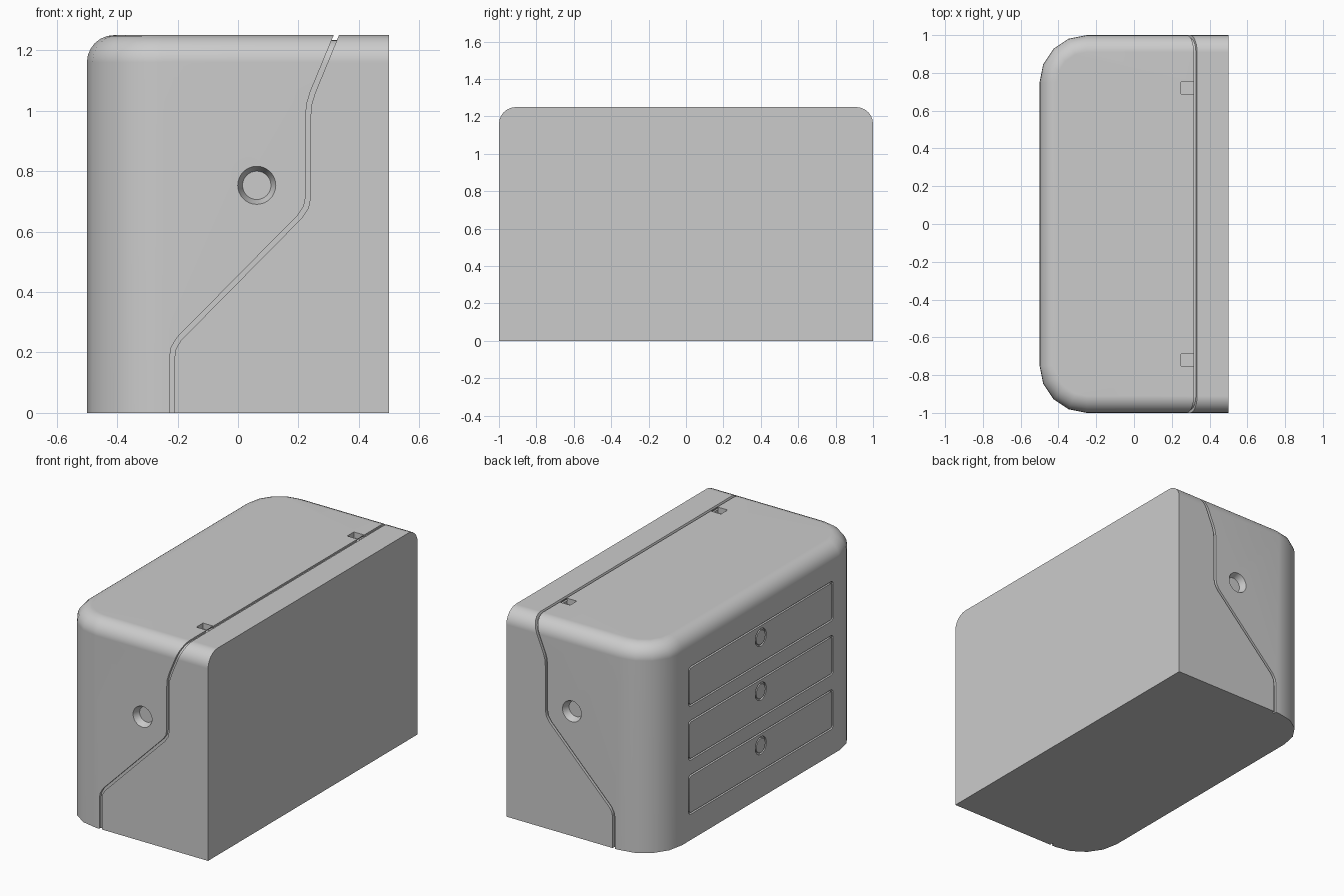
import bpy, bmesh
from math import sin, cos, pi, radians
from mathutils import Vector

if "Cube" in bpy.data.objects:
    bpy.data.objects.remove(bpy.data.objects["Cube"])


def loft(name, rings):
    """Closed solid through a list of equal-length rings."""
    bm = bmesh.new()
    vs = [[bm.verts.new(p) for p in r] for r in rings]
    n = len(rings[0])
    for a, b in zip(vs, vs[1:]):
        for i in range(n):
            j = (i + 1) % n
            bm.faces.new((a[i], a[j], b[j], b[i]))
    bm.faces.new(vs[0])
    bm.faces.new(vs[-1])
    bmesh.ops.recalc_face_normals(bm, faces=bm.faces)
    me = bpy.data.meshes.new(name)
    bm.to_mesh(me)
    bm.free()
    ob = bpy.data.objects.new(name, me)
    bpy.context.collection.objects.link(ob)
    return ob


def apply(ob, mod):
    bpy.context.view_layer.objects.active = ob
    bpy.ops.object.modifier_apply(modifier=mod.name)


def cut(ob, cutter):
    m = ob.modifiers.new("cut", "BOOLEAN")
    m.operation, m.solver, m.object = "DIFFERENCE", "EXACT", cutter
    apply(ob, m)
    bpy.data.objects.remove(cutter)


def smooth(ob):
    bpy.ops.object.select_all(action="DESELECT")
    ob.select_set(True)
    bpy.context.view_layer.objects.active = ob
    bpy.ops.object.shade_smooth_by_angle(angle=radians(35))


def footprint(i, z, right=0.5):
    """Plan outline inset by i, rounded on the drawer side only."""
    r = 0.25 - i
    pts = [(right, -1 + i, z), (right, 1 - i, z)]
    for s in (1, -1):
        arc = [k * pi / 8 for k in range(5)]
        for t in (arc if s > 0 else arc[::-1]):
            pts.append((-0.25 - r * sin(t), s * (0.75 + r * cos(t)), z))
    return pts


def shell(name, d, base, right):
    """Cabinet form shrunk by d, with a rounded top edge."""
    r = 0.09 - d
    rings = [footprint(d, base, right)]
    for k in range(7):
        t = k * pi / 12
        rings.append(footprint(d + r * (1 - cos(t)), 1.16 + r * sin(t), right))
    return loft(name, rings)


def circle(x, z0, r, axis, n=32, y=0.0):
    c = [(r * cos(2 * pi * k / n), r * sin(2 * pi * k / n)) for k in range(n)]
    if axis == "x":
        return [(x, y + a, z0 + b) for a, b in c]
    return [(x + a, y, z0 + b) for a, b in c]


def rounded_panel(name, x0, x1, zc, hw, hh, r=0.02):
    pts = []
    for q, (sy, sz) in enumerate(((1, 1), (-1, 1), (-1, -1), (1, -1))):
        for k in range(4):
            t = q * pi / 2 + k * pi / 6
            pts.append((sy * (hw - r) + r * cos(t), zc + sz * (hh - r) + r * sin(t)))
    return loft(name, [[(x, y, z) for y, z in pts] for x in (x0, x1)])


# Cabinet body
body = shell("cabinet_body", 0.0, 0.0, 0.5)

# Seam groove running up both sides and across the top
path = [Vector(p) for p in ((-0.218, -0.05), (-0.218, 0.185), (-0.213, 0.215),
        (-0.195, 0.245), (0.205, 0.65), (0.225, 0.68), (0.232, 0.715),
        (0.232, 0.98), (0.235, 1.02), (0.247, 1.06), (0.346, 1.30))]
left, right = [], []
for i, p in enumerate(path):
    a = (p - path[max(i - 1, 0)]).normalized()
    b = (path[min(i + 1, len(path) - 1)] - p).normalized()
    t = (a + b).normalized()
    off = Vector((t.y, -t.x)) * 0.008
    left.append(p - off)
    right.append(p + off)
strip = left + right[::-1]
seam = loft("seam_cutter", [[(p.x, y, p.y) for p in strip] for y in (-1.1, 1.1)])
cut(seam, shell("seam_core", 0.016, -0.1, 0.6))
cut(body, seam)

# Side recesses and top hinge notches
for s in (-1, 1):
    cut(body, loft("side_recess_cutter", [
        circle(0.062, 0.753, r, "y", y=s * y)
        for y, r in ((1.05, 0.063), (1.0, 0.063), (0.96, 0.047))]))
    y = s * 0.72
    sq = [(0.248, y - 0.032), (0.314, y - 0.032), (0.314, y + 0.032), (0.248, y + 0.032)]
    cut(body, loft("notch_cutter", [[(a, b, z) for a, b in sq] for z in (1.215, 1.3)]))

# Three drawers: recess in the body, flush front, round flush knob
for n, zc in enumerate((0.275, 0.602, 0.928), 1):
    cut(body, rounded_panel("drawer_cutter", -0.6, -0.488, zc, 0.69, 0.12))
    front = rounded_panel(f"drawer_front_{n}", -0.5, -0.48, zc, 0.68, 0.11, 0.015)
    zk = zc + 0.04
    cut(front, loft("knob_cutter", [circle(x, zk, 0.053, "x") for x in (-0.6, -0.49)]))
    knob = loft(f"drawer_knob_{n}", [circle(x, zk, 0.043, "x") for x in (-0.5, -0.485)])
    smooth(front)
    smooth(knob)

smooth(body)
wn = body.modifiers.new("weighted_normals", "WEIGHTED_NORMAL")
wn.keep_sharp = True
